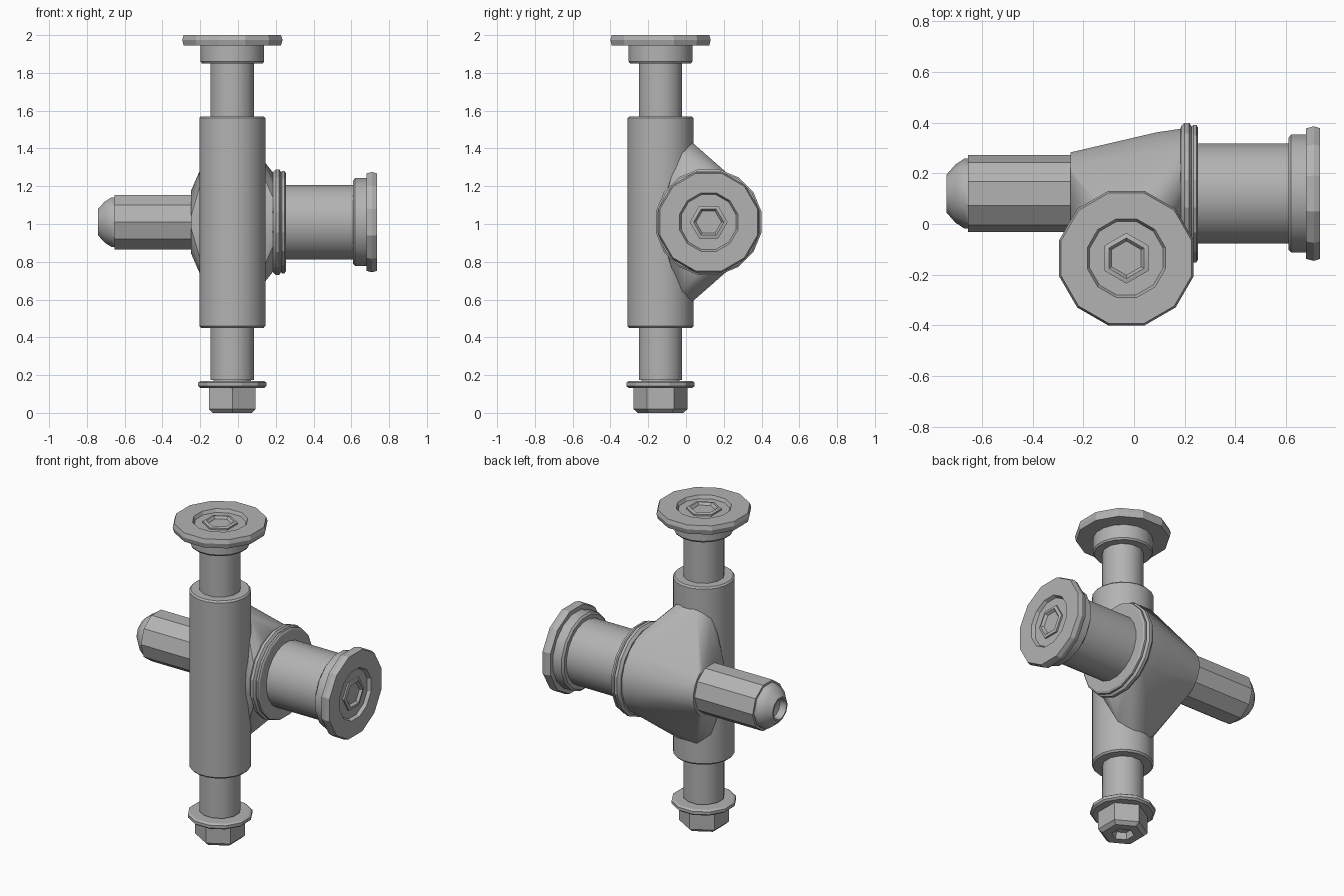
import bpy, bmesh, math
from mathutils import Matrix, Vector

cube = bpy.data.objects.get("Cube")
if cube:
    bpy.data.objects.remove(cube)

steel = bpy.data.materials.new("grey_steel")
steel.use_nodes = True
GREY = (0.45, 0.45, 0.45, 1)
steel.diffuse_color = GREY
steel.node_tree.nodes["Principled BSDF"].inputs["Base Color"].default_value = GREY

# Axes of the upright and the crosswise pin
UPRIGHT = Matrix.Translation((-0.03, -0.135, 0))
CROSS = Matrix.Translation((0, 0.12, 1.01)) @ Matrix.Rotation(math.pi / 2, 4, 'Y')


def finish(name, bm, angle):
    bmesh.ops.recalc_face_normals(bm, faces=bm.faces)
    mesh = bpy.data.meshes.new(name)
    bm.to_mesh(mesh)
    bm.free()
    obj = bpy.data.objects.new(name, mesh)
    bpy.context.collection.objects.link(obj)
    mesh.materials.append(steel)
    bpy.ops.object.select_all(action='DESELECT')
    obj.select_set(True)
    bpy.context.view_layer.objects.active = obj
    bpy.ops.object.shade_smooth_by_angle(angle=math.radians(angle))
    return obj


def ring(bm, axis, r, h, sides, turn):
    return [bm.verts.new(axis @ Vector((r * math.cos(a), r * math.sin(a), h)))
            for a in (math.tau * (i + turn) / sides for i in range(sides))]


def lathe(name, axis, profile, sides, turn=0.0, angle=30):
    """Closed turned part from (radius, height) pairs."""
    bm = bmesh.new()
    rings = [ring(bm, axis, r, h, sides, turn) for r, h in profile]
    for a, b in zip(rings, rings[1:]):
        for i in range(sides):
            j = (i + 1) % sides
            bm.faces.new((a[i], a[j], b[j], b[i]))
    bm.faces.new(rings[0])
    bm.faces.new(rings[-1])
    return finish(name, bm, angle)


def bolt_head(name, axis, top, rim):
    """Wide disc with a recessed ring; a six-sided socket sits in its middle."""
    lathe(name + "_disc", axis,
          [(0.10, top - 0.055), (rim - 0.008, top - 0.055), (rim, top - 0.025),
           (rim - 0.008, top), (0.16, top), (0.15, top - 0.02), (0.09, top - 0.02)],
          12, 0.5, 20)
    lathe(name + "_socket", axis,
          [(0.10, top - 0.04), (0.10, top - 0.01), (0.08, top - 0.005),
           (0.07, top - 0.015), (0.06, top - 0.035), (0.02, top - 0.039)], 6, 0.5, 20)


# Upright pin: shaft, collar and head
lathe("upright_shaft", UPRIGHT, [(0.119, 0.175), (0.119, 1.86)], 12, 0.5, 35)
lathe("upright_neck", UPRIGHT, [(0.10, 0.12), (0.10, 0.18)], 12)
lathe("upright_collar", UPRIGHT, [(0.165, 1.85), (0.172, 1.86), (0.172, 1.95)], 16, 0.5)
bolt_head("upright_head", UPRIGHT, 2.0, 0.275)

# Lower washer and nut with a socket in its underside
lathe("lower_washer", UPRIGHT,
      [(0.175, 0.132), (0.187, 0.142), (0.187, 0.16), (0.175, 0.168)], 12, 0.5, 20)
lathe("lower_nut", UPRIGHT,
      [(0.02, 0.045), (0.055, 0.04), (0.065, 0.0), (0.12, 0.0), (0.143, 0.02), (0.143, 0.135)],
      6, 0.5, 20)

# Sleeve around the upright pin
lathe("upright_sleeve", UPRIGHT,
      [(0.10, 0.45), (0.168, 0.45), (0.177, 0.46), (0.177, 1.56), (0.168, 1.57), (0.10, 1.57)],
      20, 0.5)

# Housing: a tapered barrel blended into the sleeve by sloping webs
bm = bmesh.new()
for r, x in ((0.165, -0.25), (0.245, 0.09), (0.26, 0.19)):
    ring(bm, CROSS, r, x, 20, 0.5)
for side in (-1, 1):
    for dx, y, dz in ((0.13, -0.02, 0.37), (0.07, 0.035, 0.42), (0.14, -0.06, 0.3)):
        for s in (-1, 1):
            bm.verts.new((-0.03 + s * dx, y, 1.01 + side * dz))
hull = bmesh.ops.convex_hull(bm, input=bm.verts)
loose = {g for g in hull["geom_interior"] + hull["geom_unused"]
         if isinstance(g, bmesh.types.BMVert)}
bmesh.ops.delete(bm, geom=list(loose), context='VERTS')
finish("housing", bm, 35)

# Grooved flange on the housing
lathe("housing_flange", CROSS,
      [(0.22, 0.18), (0.27, 0.185), (0.285, 0.2), (0.285, 0.218), (0.27, 0.228),
       (0.277, 0.234), (0.277, 0.246), (0.265, 0.253), (0.19, 0.253)], 16, 0.5, 20)

# Crosswise pin: thick barrel, collar and head on the left
lathe("cross_barrel", CROSS, [(0.2, 0.24), (0.2, 0.62)], 20, 0.5)
lathe("cross_collar", CROSS, [(0.225, 0.61), (0.237, 0.62), (0.237, 0.69)], 16, 0.5)
bolt_head("cross_head", CROSS, 0.735, 0.275)

# Crosswise pin: thinner shaft with a rounded, socketed tip on the right
lathe("cross_shaft", CROSS, [(0.152, -0.655), (0.152, -0.2)], 10, 0.5, 20)
lathe("cross_tip", CROSS,
      [(0.02, -0.69), (0.055, -0.7), (0.065, -0.74), (0.075, -0.74), (0.115, -0.705),
       (0.138, -0.67), (0.138, -0.64)], 10, 0.5, 35)
